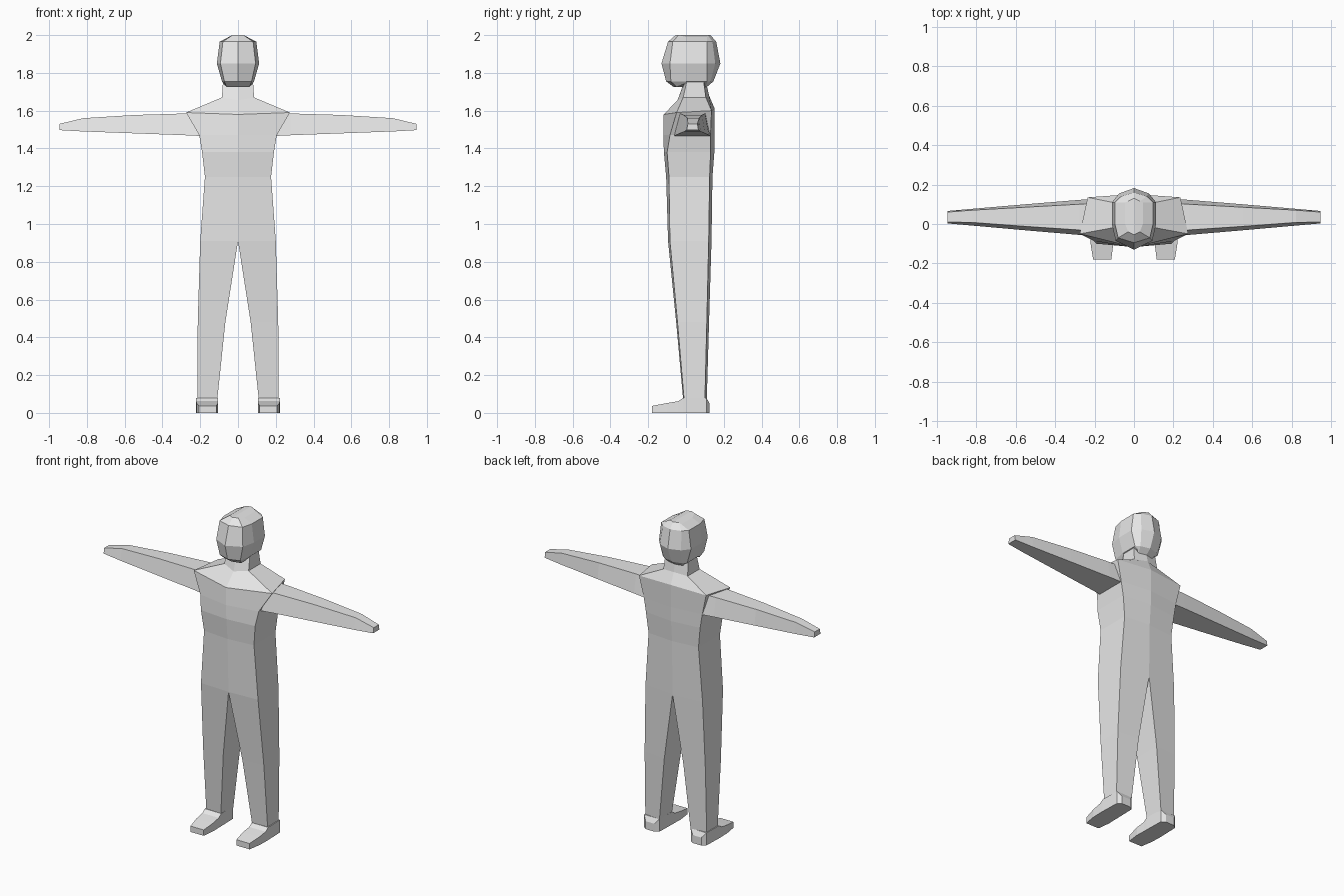
import bpy, bmesh

skin = bpy.data.materials.new("light_grey")
skin.diffuse_color = (0.8, 0.8, 0.8, 1)


def loft(name, rings):
    """Bridge equal-sized rings, cap the ends and mirror the half across x = 0."""
    bm = bmesh.new()
    loops = [[bm.verts.new(p) for p in ring] for ring in rings]
    n = len(rings[0])
    for a, b in zip(loops, loops[1:]):
        for i in range(n):
            j = (i + 1) % n
            bm.faces.new((a[i], a[j], b[j], b[i]))
    bm.faces.new(loops[0][::-1])
    bm.faces.new(loops[-1])
    bmesh.ops.recalc_face_normals(bm, faces=bm.faces)
    # drop the hidden wall on the mirror plane
    wall = [f for f in bm.faces if all(abs(v.co.x) < 1e-4 for v in f.verts)]
    bmesh.ops.delete(bm, geom=wall, context='FACES')
    me = bpy.data.meshes.new(name)
    bm.to_mesh(me)
    bm.free()
    me.materials.append(skin)
    ob = bpy.data.objects.new(name, me)
    bpy.context.collection.objects.link(ob)
    m = ob.modifiers.new("mirror", 'MIRROR')
    m.use_clip = True
    m.merge_threshold = 0.0005
    return ob


def section(z, inner, outer, front, front_out, back_out, back):
    """Half cross-section: inner front, outer front, outer back, inner back."""
    return [(inner, front, z), (outer, front_out, z),
            (outer, back_out, z), (inner, back, z)]


# legs, torso, shoulders and neck in one run
loft("body", [
    section(0.07, 0.11, 0.215, -0.015, -0.01, 0.10, 0.11),
    section(0.48, 0.067, 0.213, -0.052, -0.045, 0.11, 0.122),
    section(0.91, 0.0, 0.20, -0.095, -0.085, 0.12, 0.135),
    section(1.25, 0.0, 0.175, -0.105, -0.09, 0.125, 0.14),
    section(1.38, 0.0, 0.19, -0.117, -0.10, 0.13, 0.15),
    section(1.47, 0.0, 0.205, -0.12, -0.085, 0.13, 0.152),
    [(0, -0.118, 1.58), (0.275, -0.05, 1.59), (0.235, 0.135, 1.60), (0, 0.152, 1.61)],
    [(0, -0.045, 1.655), (0.085, -0.015, 1.67), (0.085, 0.105, 1.67), (0, 0.122, 1.68)],
    section(1.78, 0.0, 0.078, 0.0, 0.01, 0.09, 0.10),
])


# arms, broader underneath than on top
def arm_section(x, low, high, f_low, f_high, b_high, b_low):
    return [(x, f_low, low), (x, f_high, high), (x, b_high, high), (x, b_low, low)]


loft("arm", [
    arm_section(0.17, 1.465, 1.585, -0.065, -0.04, 0.105, 0.13),
    arm_section(0.28, 1.47, 1.585, -0.055, -0.03, 0.10, 0.122),
    arm_section(0.55, 1.48, 1.577, -0.032, -0.012, 0.085, 0.10),
    arm_section(0.82, 1.49, 1.56, -0.008, 0.008, 0.07, 0.077),
    arm_section(0.945, 1.497, 1.53, 0.003, 0.01, 0.06, 0.066),
])


# head: centre front, face edge, temple, back corner, centre back
def head_section(z, front, face, side, rear, back, tilt=0.0):
    return [(0, front, z), (face[0], face[1], z), (side, 0.0, z + tilt),
            (side, 0.11, z + tilt), (rear[0], rear[1], z), (0, back, z)]


loft("head", [
    head_section(1.725, -0.065, (0.06, -0.05), 0.065, (0.05, 0.10), 0.11, 0.02),
    head_section(1.755, -0.105, (0.072, -0.08), 0.085, (0.06, 0.13), 0.145),
    head_section(1.85, -0.13, (0.093, -0.085), 0.112, (0.075, 0.155), 0.182),
    head_section(1.965, -0.095, (0.08, -0.07), 0.097, (0.065, 0.14), 0.16),
    head_section(2.0, -0.055, (0.03, -0.04), 0.045, (0.03, 0.115), 0.13, -0.01),
])


# feet, lofted from heel to toe
def foot_section(y, x0, x1, top):
    return [(x0, y, 0), (x1, y, 0), (x1, y, top), (x0, y, top)]


loft("foot", [
    foot_section(0.125, 0.135, 0.195, 0.05),
    foot_section(0.108, 0.11, 0.218, 0.08),
    foot_section(-0.015, 0.107, 0.222, 0.08),
    foot_section(-0.04, 0.107, 0.222, 0.062),
    foot_section(-0.10, 0.105, 0.22, 0.052),
    foot_section(-0.18, 0.115, 0.207, 0.037),
])
